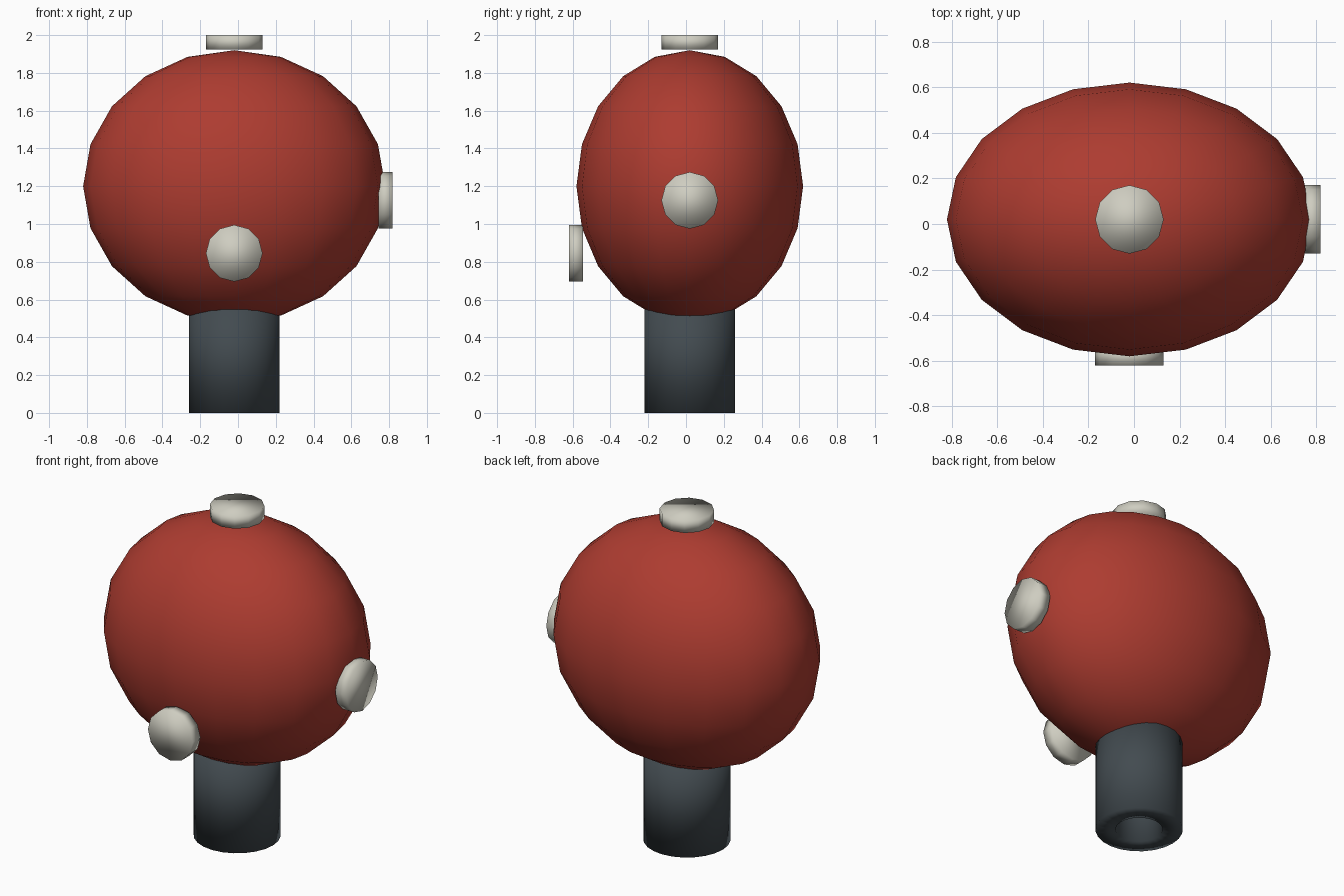
import bpy, bmesh, math
from mathutils import Matrix, Vector

if "Cube" in bpy.data.objects:
    bpy.data.objects.remove(bpy.data.objects["Cube"])

CX, CY = -0.02, 0.02


def material(name, rgb):
    m = bpy.data.materials.new(name)
    m.diffuse_color = (*rgb, 1)
    m.use_nodes = True
    m.node_tree.nodes["Principled BSDF"].inputs["Base Color"].default_value = m.diffuse_color
    return m


def add_object(name, bm, mat):
    bmesh.ops.recalc_face_normals(bm, faces=bm.faces)
    for f in bm.faces:
        f.smooth = True
    me = bpy.data.meshes.new(name)
    bm.to_mesh(me)
    bm.free()
    me.materials.append(mat)
    ob = bpy.data.objects.new(name, me)
    bpy.context.collection.objects.link(ob)
    return ob


red = material("red", (0.42, 0.045, 0.03))
dark = material("dark", (0.055, 0.07, 0.08))
pale = material("pale", (0.62, 0.61, 0.53))

# Bowl: stretched sphere
bm = bmesh.new()
bmesh.ops.create_uvsphere(bm, u_segments=20, v_segments=10, radius=1)
bmesh.ops.transform(bm, verts=bm.verts, matrix=Matrix.Translation((CX, CY, 1.2))
                    @ Matrix.Diagonal((0.8, 0.6, 0.72, 1)))
add_object("bowl", bm, red)

# Stem: hollow tube running up into the bowl
bm = bmesh.new()
n = 24
profile = [(0.24, 0), (0.24, 0.6), (0.13, 0.6), (0.13, 0)]
rings = [[bm.verts.new((CX + r * math.cos(2 * math.pi * i / n),
                        CY + r * math.sin(2 * math.pi * i / n), z))
          for i in range(n)] for r, z in profile]
for a, b in zip(rings, rings[1:] + rings[:1]):
    for i in range(n):
        j = (i + 1) % n
        bm.faces.new((a[i], a[j], b[j], b[i]))
add_object("stem", bm, dark)


# Discs: flat buttons on the top, front and right
def disc(name, centre, axis):
    bm = bmesh.new()
    rot = Vector(axis).to_track_quat('Z', 'Y').to_matrix().to_4x4()
    bmesh.ops.create_cone(bm, cap_ends=True, segments=12, radius1=0.15,
                          radius2=0.15, depth=0.075,
                          matrix=Matrix.Translation(centre) @ rot)
    add_object(name, bm, pale)


disc("top_disc", (CX, CY, 1.9625), (0, 0, 1))
disc("front_disc", (CX, -0.5825, 0.845), (0, -1, 0))
disc("right_disc", (0.7805, CY, 1.125), (1, 0, 0))
